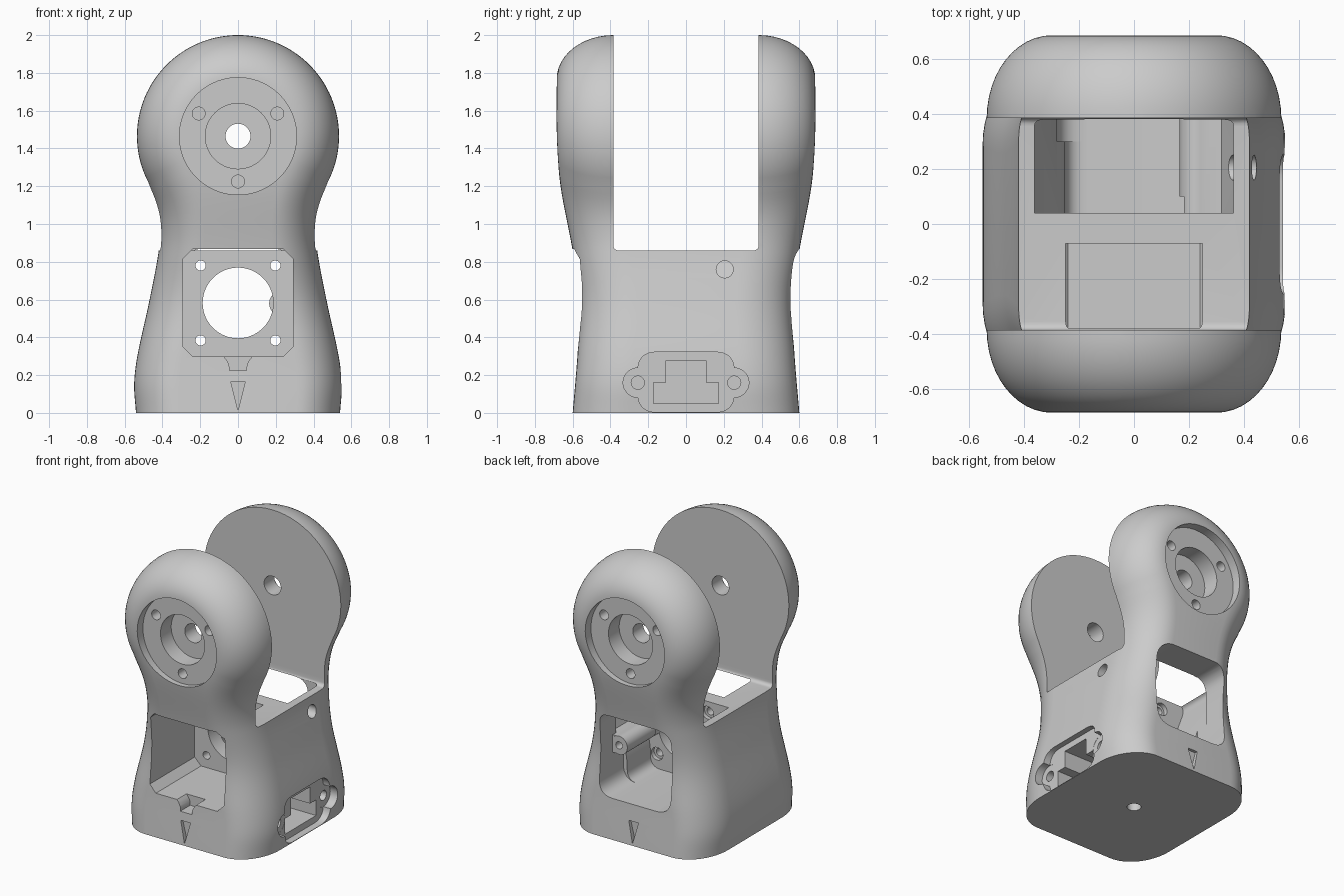
import bpy, bmesh, math
from mathutils import Vector

if "Cube" in bpy.data.objects:
    bpy.data.objects.remove(bpy.data.objects["Cube"])

def interp(pts, z):
    """Smooth cubic interpolation through (z, value) points."""
    n = len(pts)
    def slope(i):
        a, b = pts[max(i - 1, 0)], pts[min(i + 1, n - 1)]
        return (b[1] - a[1]) / (b[0] - a[0])
    z = min(max(z, pts[0][0]), pts[-1][0])
    i = max(k for k in range(n - 1) if pts[k][0] <= z)
    h = pts[i + 1][0] - pts[i][0]
    t = (z - pts[i][0]) / h
    return ((2*t**3 - 3*t**2 + 1) * pts[i][1] + (t**3 - 2*t**2 + t) * h * slope(i)
            + (3*t**2 - 2*t**3) * pts[i + 1][1] + (t**3 - t**2) * h * slope(i + 1))

def make_object(name, bm):
    bmesh.ops.recalc_face_normals(bm, faces=bm.faces)
    me = bpy.data.meshes.new(name)
    bm.to_mesh(me)
    bm.free()
    ob = bpy.data.objects.new(name, me)
    bpy.context.collection.objects.link(ob)
    return ob

# ---- Outer shell: front outline inset towards the front and back faces
WIDTH = [(0, .54), (.15, .55), (.3, .533), (.6, .468), (.87, .418), (1, .413), (1.1, .43), (1.22, .476)]
DEPTH = [(0, .6), (.3, .575), (.6, .56), (.87, .602), (1.2, .664), (1.45, .684), (1.77, .685), (2, .685)]
HEAD_Z, HEAD_R = 1.465, .535

outline = [Vector((interp(WIDTH, 1.22 * i / 40), 1.22 * i / 40)) for i in range(40)]
a0 = math.asin((1.22 - HEAD_Z) / HEAD_R)
for i in range(41):
    a = a0 + (math.pi / 2 - a0) * i / 40
    outline.append(Vector((HEAD_R * math.cos(a), HEAD_Z + HEAD_R * math.sin(a))))
outline[-1].x = 0

bm = bmesh.new()
rows = []
STEPS = 12
for i, p in enumerate(outline):
    t = outline[min(i + 1, len(outline) - 1)] - outline[max(i - 1, 0)]
    nrm = Vector((t.y, -t.x)).normalized()
    nrm.y *= min(1, p.y / .2)
    if i == len(outline) - 1:
        nrm = Vector((0, 1))
    front = []
    for k in range(STEPS + 1):
        a = math.pi / 2 * k / STEPS
        q = p - nrm * .235 * (1 - math.sin(a))
        front.append((q.x, -(interp(DEPTH, q.y) - .3 * (1 - math.cos(a))), q.y))
    right = front + [(x, -y, z) for x, y, z in reversed(front)]
    loop = right + [(-x, y, z) for x, y, z in reversed(right)]
    rows.append([bm.verts.new(c) for c in loop])
for r0, r1 in zip(rows, rows[1:]):
    for j in range(len(r0)):
        k = (j + 1) % len(r0)
        bm.faces.new((r0[j], r0[k], r1[k], r1[j]))
bm.faces.new(rows[0])
bmesh.ops.remove_doubles(bm, verts=bm.verts, dist=1e-5)
bmesh.ops.dissolve_degenerate(bm, edges=bm.edges, dist=1e-6)
body = make_object("forked_housing", bm)

# ---- Helpers for cutting and joining prisms
def prism(pts, axis, a, b):
    place = {'x': lambda u, v, w: (w, u, v), 'y': lambda u, v, w: (u, w, v), 'z': lambda u, v, w: (u, v, w)}[axis]
    bm = bmesh.new()
    lo, hi = ([bm.verts.new(place(u, v, w)) for u, v in pts] for w in (a, b))
    bm.faces.new(lo)
    bm.faces.new(hi)
    for i in range(len(pts)):
        j = (i + 1) % len(pts)
        bm.faces.new((lo[i], lo[j], hi[j], hi[i]))
    return make_object("cutter", bm)

def boolean(tool, op='DIFFERENCE'):
    tool.hide_render = True
    mod = body.modifiers.new("bool", 'BOOLEAN')
    mod.object, mod.operation, mod.solver = tool, op, 'EXACT'
    bpy.context.view_layer.objects.active = body
    bpy.ops.object.modifier_apply(modifier=mod.name)
    bpy.data.objects.remove(tool, do_unlink=True)

def cut(pts, axis, a, b):
    boolean(prism(pts, axis, a, b))

def circle(u, v, r, n=40):
    return [(u + r * math.cos(2 * math.pi * i / n), v + r * math.sin(2 * math.pi * i / n)) for i in range(n)]

def rect(u0, v0, u1, v1):
    return [(u0, v0), (u1, v0), (u1, v1), (u0, v1)]

def rounded(pts, r, n=8):
    """Round (n > 1) or chamfer (n = 1) every corner."""
    out, P = [], [Vector(p) for p in pts]
    for i, p in enumerate(P):
        a = p + (P[i - 1] - p).normalized() * r
        b = p + (P[(i + 1) % len(P)] - p).normalized() * r
        for k in range(n + 1):
            t = k / n
            c = p if n > 1 else (a + b) / 2
            out.append(tuple(a * (1 - t)**2 + c * 2 * t * (1 - t) + b * t * t))
    return out

# ---- Slot between the two fork arms
cut(rounded(rect(-.385, .86, .385, 2.3), .03, 5), 'x', -1, 1)

# ---- Front motor pocket, rear cavity and rear window
cut(rounded(rect(-.29, .298, .29, .868), .05, 1), 'y', -1, -.07)
cut(rounded([(-.25, .28), (.25, .28), (.25, .45), (.398, .87), (-.398, .87), (-.25, .45)], .08), 'y', .04, .384)
cut(rounded(rect(-.28, .28, .28, .872), .11), 'y', .3, 1)

# ---- Screw boss on the cavity wall
boolean(prism(circle(.23, .58, .065), 'y', .02, .42), 'UNION')
boolean(prism(rect(.235, .518, .36, .642), 'y', .021, .419), 'UNION')
cut(circle(.23, .58, .026, 24), 'y', .2, .6)

# ---- Motor plate holes
cut(circle(0, .582, .187, 64), 'y', -.2, .1)
for x in (-.198, .198):
    for z in (.384, .78):
        cut(circle(x, z, .027, 24), 'y', -.2, .1)
        cut(circle(x, z, .045, 24), 'y', .01, .1)

# ---- Pivot recesses, screw holes and pointer marks on both arms
for s in (-1, 1):
    cut(circle(0, HEAD_Z, .31, 72), 'y', s * .62, s)
    cut(circle(0, HEAD_Z, .173, 56), 'y', s * .5, s)
    cut(circle(0, HEAD_Z, .066), 'y', s * .3, s)
    for deg in (30, 150, 270):
        a = math.radians(deg)
        cut(circle(.24 * math.cos(a), HEAD_Z + .24 * math.sin(a), .034, 24), 'y', s * .5, s)
    cut([(-.038, .165), (.038, .165), (0, .012)], 'y', s * .565, s)

# ---- Flared cable notch under the front pocket
cut([(-.045, .225), (.045, .225), (.047, .255), (.06, .28), (.085, .31), (-.085, .31), (-.06, .28), (-.047, .255)],
    'y', -1, -.47)

# ---- Connector recess low on the right side
cut(rounded(rect(-.255, .004, .255, .322), .1), 'x', .49, 1)
for s in (-1, 1):
    cut(circle(s * .255, .16, .078), 'x', .489, 1)
    cut(circle(s * .255, .16, .035, 24), 'x', .35, 1)
cut([(-.173, .05), (.173, .05), (.173, .16), (.105, .16), (.105, .278), (-.105, .278), (-.105, .16), (-.173, .16)],
    'x', .2, 1)

# ---- Side cable hole and bottom mounting hole
cut(circle(.205, .76, .045), 'x', .25, 1)
cut(circle(0, 0, .045), 'z', -.1, .2)

bpy.ops.object.select_all(action='DESELECT')
body.select_set(True)
bpy.context.view_layer.objects.active = body
bpy.ops.object.shade_smooth_by_angle(angle=math.radians(28))
